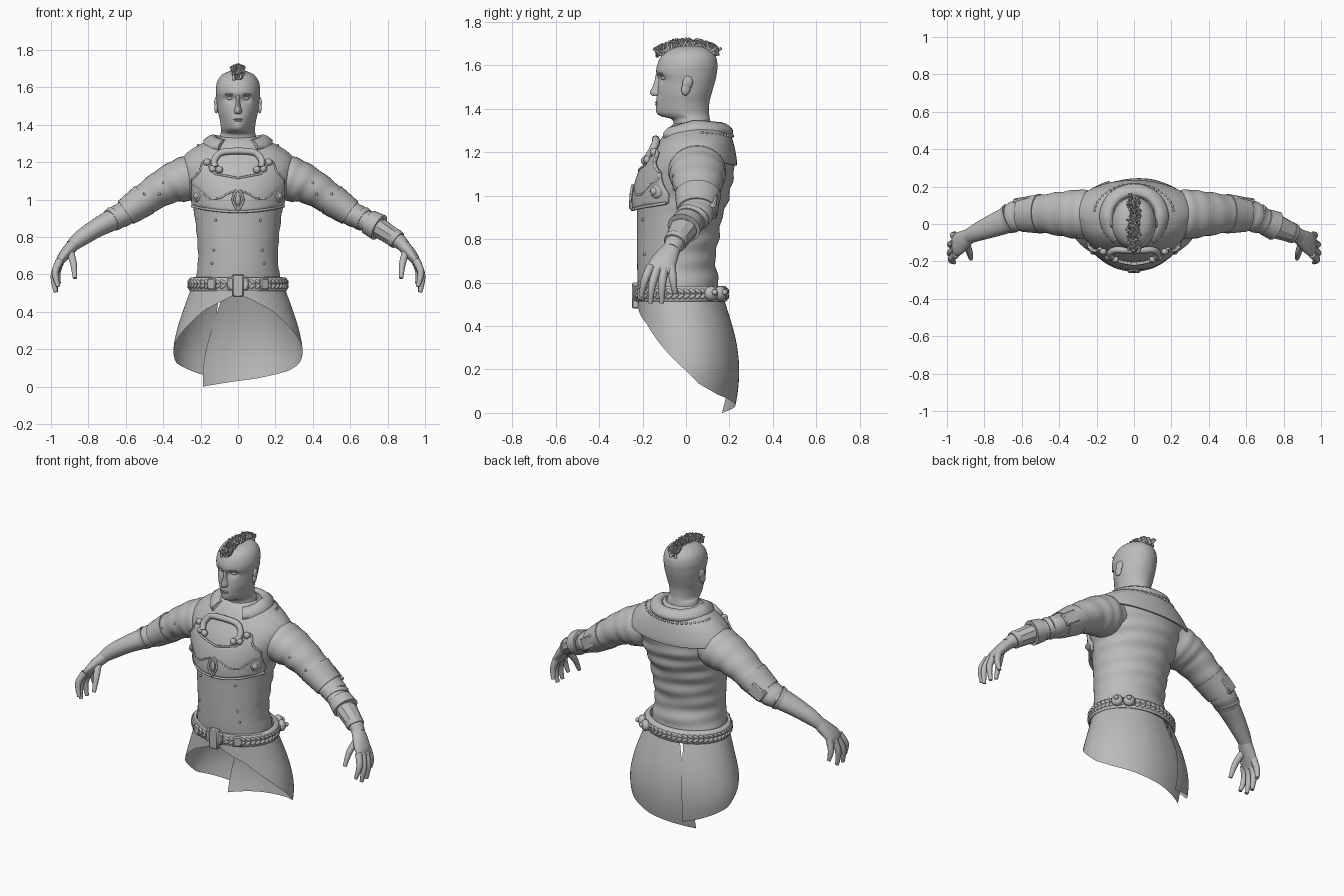
import bpy, bmesh, math, random
from math import sin, cos, pi, sqrt
from mathutils import Vector, Matrix, Euler

random.seed(4)
cube = bpy.data.objects.get("Cube")
if cube:
    bpy.data.objects.remove(cube)

GREY = (0.5, 0.5, 0.5, 1)
mat = bpy.data.materials.new("plain grey")
mat.use_nodes = True
mat.diffuse_color = GREY
mat.node_tree.nodes["Principled BSDF"].inputs["Base Color"].default_value = GREY


def link(name, data):
    ob = bpy.data.objects.new(name, data)
    bpy.context.scene.collection.objects.link(ob)
    data.materials.append(mat)
    return ob


def finish(name, bm, angle=45):
    bmesh.ops.recalc_face_normals(bm, faces=bm.faces)
    me = bpy.data.meshes.new(name)
    bm.to_mesh(me)
    bm.free()
    me.shade_smooth()
    me.set_sharp_from_angle(angle=math.radians(angle))
    return link(name, me)


def spline(keys, steps):
    """Smooth rows through the given key rows."""
    out = []
    for i in range(len(keys) - 1):
        a, b, c, d = (keys[max(0, min(len(keys) - 1, i + j))] for j in (-1, 0, 1, 2))
        for s in range(steps):
            t = s / steps
            out.append([q + .5 * t * (r - p + t * (2 * p - 5 * q + 4 * r - w + t * (3 * (q - r) + w - p)))
                        for p, q, r, w in zip(a, b, c, d)])
    return out + [list(keys[-1])]


def lerp_keys(keys, t):
    for a, b in zip(keys, keys[1:]):
        if t <= b[0]:
            f = max(0, (t - a[0]) / (b[0] - a[0]))
            return [p + (q - p) * f for p, q in zip(a, b)]
    return list(keys[-1])


def sheet(name, rows, closed=True, cap=False, thick=0, angle=45):
    bm = bmesh.new()
    vs = [[bm.verts.new(p) for p in row] for row in rows]
    n = len(rows[0])
    for r, q in zip(vs, vs[1:]):
        for j in range(n if closed else n - 1):
            k = (j + 1) % n
            bm.faces.new((r[j], r[k], q[k], q[j]))
    if cap:
        bm.faces.new(vs[0])
        bm.faces.new(vs[-1])
    ob = finish(name, bm, angle)
    if thick:
        m = ob.modifiers.new("thickness", "SOLIDIFY")
        m.thickness, m.offset = thick, 0
    return ob


def oval(row, a):
    """Point on a horizontal ring (z, half width, front y, back y, face taper); a = 0 faces front."""
    z, rx, yf, yb = row[:4]
    k = row[4] if len(row) > 4 else 0
    return Vector((rx * sin(a) * (1 - k * max(0, cos(a))), (yf + yb) / 2 - (yb - yf) / 2 * cos(a), z))


def loft(name, rows, n=64, shape=None, **kw):
    rings = [[oval(r, 2 * pi * j / n) for j in range(n)] for r in rows]
    if shape:
        rings = [[shape(p) for p in r] for r in rings]
    return sheet(name, rings, **kw)


def limb(name, keys, s=1, steps=6, n=20, fold=0, grow=0, **kw):
    """Tube along (x, y, z, side radius, up radius); s mirrors it."""
    rows, rings = spline(keys, steps), []
    for i, r in enumerate(rows):
        t = (Vector(rows[min(i + 1, len(rows) - 1)][:3]) - Vector(rows[max(i - 1, 0)][:3])).normalized()
        side = (Vector((0, 1, 0)) - t * t.y).normalized()
        up = side.cross(t)
        ring = []
        for j in range(n):
            a = 2 * pi * j / n
            f = 1 + fold * sin(i * 1.1 + 1.3 * sin(a))
            p = Vector(r[:3]) + side * cos(a) * (r[3] * f + grow) + up * sin(a) * (r[4] * f + grow)
            ring.append(Vector((p.x * s, p.y, p.z)))
        rings.append(ring)
    return sheet(name, rings, cap=True, **kw)


def balls(name, items, seg=12):
    """Several ellipsoids (location, size, rotation) in one object."""
    bm = bmesh.new()
    for loc, size, *rot in items:
        m = Matrix.LocRotScale(Vector(loc), Euler(rot[0] if rot else (0, 0, 0)), Vector(size))
        bmesh.ops.create_uvsphere(bm, u_segments=seg, v_segments=max(6, seg // 2), radius=1, matrix=m)
    return finish(name, bm, 80)


def box(name, loc, size, rot=(0, 0, 0)):
    bm = bmesh.new()
    bmesh.ops.create_cube(bm, size=1, matrix=Matrix.LocRotScale(Vector(loc), Euler(rot), Vector(size)))
    ob = finish(name, bm, 30)
    ob.modifiers.new("soft edge", "BEVEL").width = .006
    return ob


def cord(name, pts, r):
    cu = bpy.data.curves.new(name, "CURVE")
    cu.dimensions, cu.bevel_depth, cu.bevel_resolution, cu.use_fill_caps = "3D", r, 3, True
    pts = spline(pts, 6)
    sp = cu.splines.new("POLY")
    sp.points.add(len(pts) - 1)
    for q, p in zip(sp.points, pts):
        q.co = (*p, 1)
    return link(name, cu)


# Shirt body, with cloth folds across the back and sides
TORSO = spline([(.5, .235, -.21, .16), (.6, .222, -.222, .15), (.7, .213, -.225, .135), (.8, .22, -.225, .15),
                (.9, .23, -.225, .167), (1, .25, -.225, .2), (1.08, .28, -.207, .217), (1.16, .303, -.175, .222),
                (1.22, .292, -.14, .212), (1.27, .24, -.11, .197), (1.31, .16, -.08, .165), (1.335, .1, -.05, .12)], 8)


def folds(p):
    w = max(0, min(1, (p.y + .12) * 4)) * max(0, min(1, (1.2 - p.z) * 6))
    f = 1 + .022 * w * (sin(p.z * 72 + 9 * p.x) + .5 * sin(p.z * 41 - 14 * p.x))
    return Vector((p.x * f, p.y * f, p.z))


def front(x, z, off):
    """Point on the chest surface, pushed out by off."""
    _, rx, yf, yb = lerp_keys(TORSO, z)
    u = min(.97, abs(x) / rx)
    return Vector((x, (yf + yb) / 2 - (yb - yf) / 2 * sqrt(1 - u * u) - off, z))


loft("shirt_body", TORSO, shape=folds)

# Shoulder yoke: hidden under the chest plate in front, long at the back
yoke = spline([(1.325, .12, -.04, .15), (1.295, .2, -.07, .198), (1.255, .268, -.09, .217),
               (1.21, .312, -.1, .229), (1.185, .325, -.1, .231)], 5)
loft("shoulder_yoke", yoke, shape=lambda p: p - Vector((0, 0, p.y * .2 * (1.33 - p.z) / .145)), thick=.008)

# Collar, open at the front, with a ring of studs
arc = [.6 + i * (2 * pi - 1.2) / 40 for i in range(41)]
rim = [(.16, 1.28), (.186, 1.298), (.184, 1.32), (.155, 1.342), (.13, 1.35), (.112, 1.335), (.12, 1.285)]
sheet("collar", [[Vector((r * sin(a), .04 - r * .95 * cos(a), z - .035 * max(0, cos(a)) - .012 * max(0, -cos(a))))
                  for r, z in rim] for a in arc], cap=True, angle=60)
balls("collar_studs", [((.215 * sin(a), .045 - .168 * cos(a), 1.292 - .018 * max(0, -cos(a))), (.008,) * 3)
                       for a in arc[9:-9]], 8)

# Head and neck with eye sockets
HEAD = spline([(1.27, .12, -.05, .13, 0), (1.32, .1, -.055, .116, 0), (1.352, .093, -.066, .11, .1),
               (1.366, .09, -.116, .108, .45), (1.385, .091, -.137, .106, .4), (1.43, .098, -.138, .108, .26),
               (1.47, .107, -.133, .118, .13), (1.53, .114, -.128, .135, .05), (1.565, .117, -.137, .142, 0),
               (1.6, .118, -.133, .145, 0), (1.64, .107, -.115, .137, 0), (1.67, .082, -.08, .11, 0),
               (1.686, .045, -.04, .075, 0), (1.692, .004, .01, .02, 0)], 5)


def sockets(p):
    if p.y < -.03:
        dip = sum(math.exp(-((p.x - s * .044) / .024) ** 2 - ((p.z - 1.54) / .018) ** 2) for s in (-1, 1))
        p.y += .018 * dip
    return p


loft("head", HEAD, 72, sockets, cap=True, angle=70)
loft("nose", spline([(1.56, .01, -.138, -.11, .2), (1.51, .013, -.15, -.1, .4), (1.473, .021, -.167, -.1, .5),
                     (1.458, .017, -.15, -.11, .3)], 4), 20, cap=True, angle=80)
balls("eyes", [((s * .043, -.098, 1.541), (.017, .017, .01)) for s in (-1, 1)])
balls("eyebrows", [((s * .045, -.117, 1.563), (.027, .012, .006), (0, s * .05, s * .35)) for s in (-1, 1)])
balls("lips", [((0, -.133, 1.429), (.027, .011, .005)), ((0, -.131, 1.418), (.023, .011, .006))])
balls("ears", [((s * .115, .008 + d, 1.51 + h), (.011, .025 - .4 * abs(d), .032), (-.2, 0, s * .25))
               for s in (-1, 1) for d, h in ((0, .01), (-.008, -.018))])

# Crest of short hair tufts along the crown
bm = bmesh.new()
for i in range(260):
    y, x = random.uniform(-.135, .145), random.uniform(-.026, .026)
    base = Vector((x, y, 1.688 - 1.9 * (y - .008) ** 2 - abs(x) * .3))
    lean = Euler((-y * 3 + random.uniform(-.7, .7), x * 16 + random.uniform(-.5, .5), 0))
    m = Matrix.LocRotScale(base + Vector((0, 0, .015)), lean, Vector((1, 1, 1)))
    bmesh.ops.create_cone(bm, segments=6, radius1=.008, radius2=.005, depth=random.uniform(.035, .055),
                          cap_ends=True, matrix=m)
finish("hair_crest", bm, 70)

# Chest plate with horned top corners and a curved lower edge
TOP = [(0, 1.115), (.08, 1.13), (.13, 1.14), (.165, 1.2), (.19, 1.205), (.205, 1.15), (.25, 1.1)]
xs = [-.245 + .49 * i / 48 for i in range(49)]
low = [.935 + .5 * x * x for x in xs]
high = [lerp_keys(TOP, abs(x))[1] for x in xs]
sheet("chest_plate", [[front(x, a + (b - a) * j / 10, .016) for x, a, b in zip(xs, low, high)]
                      for j in range(11)], closed=False, thick=.014)
cord("plate_lower_rim", [front(x, z, .022) for x, z in zip(xs, low)][::4], .007)
cord("plate_upper_rim", [front(x, z, .022) for x, z in zip(xs, high)][::2], .006)
SCALLOP = [(0, 1.05), (.05, 1.035), (.1, 1.005), (.15, 1.005), (.2, 1.05), (.25, 1.085)]
cord("plate_scallop", [front(x, lerp_keys(SCALLOP, abs(x))[1], .022) for x in xs[::3]], .005)
cord("neck_handle", [front(x, z, .025) for x, z in
     ((-.12, 1.17), (-.128, 1.205), (-.1, 1.245), (-.05, 1.258), (.05, 1.258), (.1, 1.245), (.128, 1.205),
      (.12, 1.17))], .018)
balls("handle_knobs", [(front(s * x, z, .026), (.02, .018, .02)) for s in (-1, 1)
                       for x, z in ((.1, 1.16), (.135, 1.165), (.165, 1.2))])
for s in (-1, 1):
    balls("plate_boss", [(front(s * .22, 1.02, .018), (.033, .014, .033), (0, 0, s * 1)),
                         (front(s * .222, 1.02, .032), (.018, .014, .018), (0, 0, s * 1))], 20)
drop = [front(.028 * sin(a) * (1 if cos(a) > 0 else sqrt(1 + cos(a))), .995 + .052 * cos(a), .03)
        for a in [i * pi / 8 for i in range(17)]]
cord("drop_emblem_rim", drop, .006)
balls("drop_emblem", [((0, -.25, 1), (.014, .01, .032))])
balls("shirt_studs", [(front(s * x, z, .002), (.007,) * 3) for s in (-1, 1)
                      for x, z in ((.12, .89), (.13, .73), (.14, .66))], 8)

# Belt, braid, buckle and pouches
loft("belt", [(.515, .24, -.215, .165), (.512, .258, -.229, .186), (.52, .264, -.234, .192),
              (.575, .262, -.234, .19), (.583, .255, -.229, .182), (.585, .235, -.215, .16)])
around = [.3 + i * (2 * pi - .6) / 45 for i in range(46)]
balls("belt_braid", [(oval((.548 + .011 * d, .263, -.234, .191), a), (.02, .008, .009), (0, d * .6, a))
                     for a in around for d in (-1, 1)], 10)
for s in (-1, 1):
    box("belt_loop", oval((.548, .268, -.236, .19), s * .55), (.05, .02, .06), (0, 0, s * .5))
box("buckle", (0, -.232, .54), (.06, .034, .12))
box("buckle_crossbar", (0, -.23, .55), (.11, .026, .07))
balls("belt_pouches", [(oval((.55, .275, -.23, .205), a), (.034, .026, .034), (0, 0, a)) for a in (2.2, 2.48)], 16)
balls("pouch_buttons", [(oval((.555, .3, -.23, .226), a), (.014,) * 3) for a in (2.2, 2.48)])

# Wrapped skirt: one open cloth sheet, cut away in front, overlapping behind
HEM = [(-2.75, .045), (-2.45, .07), (-1.82, .13), (-1.22, .27), (-.65, .41), (0, .5), (.65, .41), (1.22, .27),
       (1.82, .13), (2.2, .085), (2.8, .045), (3.83, 0)]
WIDTH = spline([(0, .31, -.22, .225), (.1, .338, -.235, .243), (.2, .345, -.238, .249), (.3, .327, -.234, .24),
                (.4, .296, -.225, .217), (.54, .245, -.22, .172)], 5)
turns = [-2.75 + 6.58 * i / 90 for i in range(91)]


def skirt_point(a, t):
    slant = .4 * (1 - t) * max(0, min(1, a - 2.8, 1) + max(0, min(1, -1.75 - a)))
    p = oval(lerp_keys(WIDTH, .54 + (lerp_keys(HEM, a)[1] - .54) * t), a - slant)
    tuck = 1 - (.02 + .03 * t) * max(0, min(1, (a - 2.9) / .6))
    return Vector((p.x * tuck, p.y * tuck, p.z))


sheet("skirt", [[skirt_point(a, j / 16) for a in turns] for j in range(17)], closed=False)

# Arms: sleeves, forearms, hands
SLEEVE = [(.18, .05, 1.13, .11, .11), (.28, .052, 1.11, .132, .12), (.38, .054, 1.075, .12, .1),
          (.5, .055, 1, .1, .083), (.6, .05, .93, .086, .068), (.66, .03, .9, .078, .062)]
FOREARM = [(.6, .05, .93, .07, .056), (.68, .02, .888, .07, .057), (.76, -.012, .845, .061, .05),
           (.84, -.045, .793, .048, .044), (.89, -.068, .752, .039, .033)]
PALM = [(.87, -.058, .768, .038, .034), (.91, -.085, .725, .052, .032), (.945, -.11, .68, .062, .026),
        (.963, -.118, .645, .055, .016)]
FINGERS = [((.952, -.162, .675), (.978, -.19, .61), (.962, -.205, .535)),
           ((.958, -.132, .665), (.984, -.155, .59), (.975, -.165, .505)),
           ((.958, -.1, .665), (.982, -.11, .59), (.972, -.112, .505)),
           ((.948, -.068, .675), (.966, -.06, .61), (.958, -.05, .55)),
           ((.9, -.1, .725), (.88, -.15, .66), (.872, -.185, .58))]
for s, side in ((1, "left"), (-1, "right")):
    limb(side + "_sleeve", SLEEVE, s, 8, 32, .02)
    limb(side + "_forearm", FOREARM, s, 6, 28)
    limb(side + "_palm", PALM, s, 5)
    for f in FINGERS:
        limb(side + "_finger", [(*p, r, r) for p, r in zip(f, (.021, .018, .011))], s, 5, 12)
    limb(side + "_elbow_band", SLEEVE[3:5], s, 6, 32, 0, .006)
    box(side + "_elbow_pad", (s * .585, .128, .95), (.1, .034, .075), (0, s * .6, s * -.15))
    limb(side + "_cuff", [SLEEVE[5], FOREARM[1]], s, 2, 32, 0, .004)
    balls(side + "_sleeve_studs", [((s * x, -.046 - d, z), (.008,) * 3) for x, z, d in
          ((.34, 1.12, .02), (.4, 1.09, .01), (.42, 1.03, .008), (.5, 1.03, -.006), (.56, .96, -.014))], 8)

# Left bracer: flared cuff and faceted forearm guard
limb("bracer_cuff", [(.7, .012, .88, .066, .062), (.755, -.01, .85, .074, .068)], 1, 3, 28, 0, .005)
limb("bracer_guard", FOREARM[2:4], 1, 4, 10, 0, .006, angle=20)
limb("bracer_wrist_band", [(.835, -.043, .797, .048, .044), (.855, -.052, .781, .045, .041)], 1, 2, 28, 0, .008)
